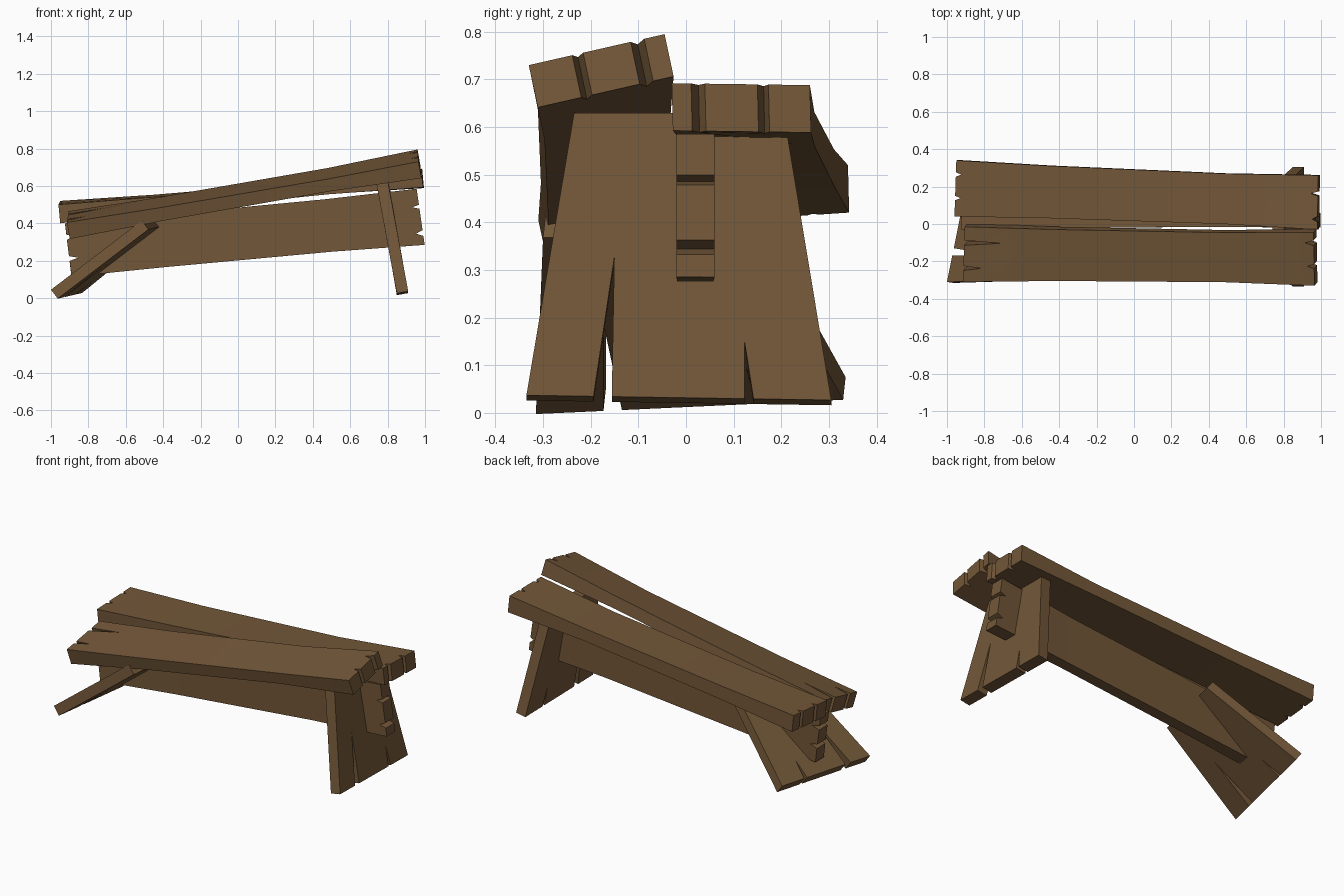
import bpy, bmesh
from mathutils import Vector

if "Cube" in bpy.data.objects:
    bpy.data.objects.remove(bpy.data.objects["Cube"])

wood = bpy.data.materials.new("dark_wood")
wood.diffuse_color = (0.17, 0.095, 0.04, 1)
wood.use_nodes = True
wood.node_tree.nodes["Principled BSDF"].inputs["Base Color"].default_value = wood.diffuse_color


def plank(name, a0, a1, b0, b1, thick, cracks_a=(), cracks_b=(), pinch=None):
    """Board running from edge a0-a1 to edge b0-b1 (outer face corners).
    cracks: (position across, width, depth), fractions of the board size.
    pinch: (width, thickness) scale at the quarter points."""
    a0, a1, b0, b1 = map(Vector, (a0, a1, b0, b1))
    normal = ((b0 + b1 - a0 - a1).cross(a1 + b1 - a0 - b0)).normalized()

    # outline with V-shaped cracks in the ends
    outline = [(0, 0), (1, 0)]
    for v, w, d in sorted(cracks_b):
        outline += [(1, v - w / 2), (1 - d, v), (1, v + w / 2)]
    outline += [(1, 1), (0, 1)]
    for v, w, d in sorted(cracks_a, reverse=True):
        outline += [(0, v + w / 2), (d, v), (0, v - w / 2)]

    bm = bmesh.new()
    face = bm.faces.new([bm.verts.new((u, v, 0)) for u, v in outline])
    ext = bmesh.ops.extrude_face_region(bm, geom=[face], use_keep_orig=True)
    for e in ext["geom"]:
        if isinstance(e, bmesh.types.BMVert):
            e.co.z = -1

    # worn, slimmer middle
    if pinch:
        for u in (0.26, 0.74):
            geom = bm.verts[:] + bm.edges[:] + bm.faces[:]
            cut = bmesh.ops.bisect_plane(bm, geom=geom, plane_co=(u, 0, 0), plane_no=(1, 0, 0))
            for e in cut["geom_cut"]:
                if isinstance(e, bmesh.types.BMVert):
                    e.co.y = 0.5 + (e.co.y - 0.5) * pinch[0]
                    e.co.z = -0.5 + (e.co.z + 0.5) * pinch[1]

    # place the unit board between its corner points
    for vert in bm.verts:
        u, v, w = vert.co
        vert.co = a0.lerp(b0, u).lerp(a1.lerp(b1, u), v) + normal * (w * thick)
    bmesh.ops.recalc_face_normals(bm, faces=bm.faces)
    mesh = bpy.data.meshes.new(name)
    bm.to_mesh(mesh)
    bm.free()
    mesh.materials.append(wood)
    obj = bpy.data.objects.new(name, mesh)
    bpy.context.collection.objects.link(obj)
    bpy.ops.object.select_all(action='DESELECT')
    obj.select_set(True)
    bpy.context.view_layer.objects.active = obj
    bpy.ops.object.shade_smooth_by_angle()
    return obj


# seat boards
plank("front_seat_board",
      (-0.915, -0.31, 0.405), (-0.905, -0.015, 0.465), (0.965, -0.33, 0.73), (0.96, -0.045, 0.795), 0.092,
      cracks_a=[(0.25, 0.08, 0.05), (0.71, 0.09, 0.105)],
      cracks_b=[(0.36, 0.08, 0.02), (0.80, 0.1, 0.025)], pinch=(0.94, 0.8))
plank("back_seat_board",
      (-0.96, 0.04, 0.50), (-0.95, 0.34, 0.52), (0.98, -0.03, 0.692), (0.985, 0.26, 0.688), 0.1,
      cracks_a=[(0.33, 0.08, 0.015), (0.75, 0.08, 0.015)],
      cracks_b=[(0.19, 0.1, 0.015), (0.66, 0.08, 0.02)], pinch=(0.94, 0.8))

# upright board joining the legs
plank("stretcher",
      (-0.89, -0.03, 0.115), (-0.925, -0.03, 0.40), (0.998, -0.02, 0.285), (0.955, -0.02, 0.585), 0.08,
      cracks_a=[(0.34, 0.09, 0.025), (0.74, 0.09, 0.025)],
      cracks_b=[(0.21, 0.1, 0.02), (0.68, 0.07, 0.02)], pinch=(0.96, 0.85))

# legs, the left one splayed outward
leg_cracks = [(0.27, 0.03, 0.2), (0.75, 0.06, 0.49)]
plank("right_leg",
      (0.91, 0.305, 0.027), (0.91, -0.335, 0.037), (0.805, 0.205, 0.63), (0.80, -0.235, 0.63), 0.062,
      cracks_a=leg_cracks)
plank("left_leg",
      (-1.0, -0.31, 0.045), (-0.87, 0.335, 0.075), (-0.515, -0.295, 0.415), (-0.428, 0.135, 0.435), 0.06,
      cracks_a=[(1 - v, w, d) for v, w, d in leg_cracks])
